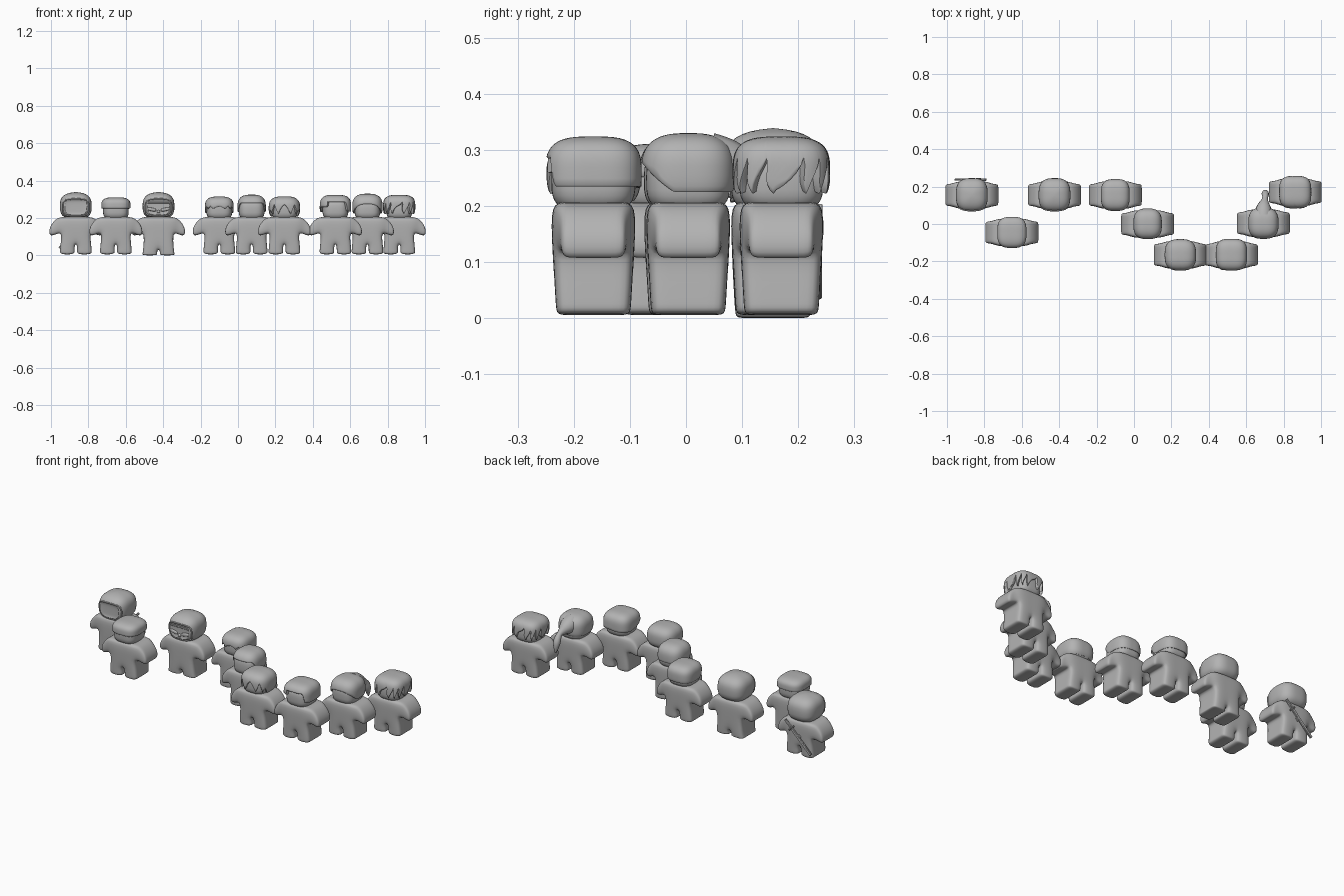
import bpy, bmesh, math
from mathutils import Vector

if "Cube" in bpy.data.objects:
    bpy.data.objects.remove(bpy.data.objects["Cube"])

grey = bpy.data.materials.new("plain grey")
grey.use_nodes = True
grey.diffuse_color = (0.45, 0.45, 0.45, 1)
grey.node_tree.nodes["Principled BSDF"].inputs["Base Color"].default_value = (0.45, 0.45, 0.45, 1)


def finish(name, bm, loc, angle=60):
    bmesh.ops.recalc_face_normals(bm, faces=bm.faces[:])
    mesh = bpy.data.meshes.new(name)
    bm.to_mesh(mesh)
    bm.free()
    mesh.materials.append(grey)
    ob = bpy.data.objects.new(name, mesh)
    bpy.context.collection.objects.link(ob)
    ob.location = loc
    bpy.ops.object.select_all(action="DESELECT")
    ob.select_set(True)
    bpy.context.view_layer.objects.active = ob
    bpy.ops.object.shade_smooth_by_angle(angle=math.radians(angle))
    return ob


def power(v, e):
    return math.copysign(abs(v) ** e, v)


# Rounded-box shell: open below at hem(angle), closed when hem is None
def shell(name, loc, size, zc, hem=None, e=0.7, peak=0, swirl=0, segs=64, rings=18):
    a, b, c = size
    bm = bmesh.new()
    top = bm.verts.new((0, 0, zc + c + peak))
    cols = []
    for i in range(segs):
        th = -math.pi + 2 * math.pi * i / segs
        low = -1 if hem is None else max(-0.98, min(0.98, (hem(th) - zc) / c))
        low_phi = math.asin(power(low, 1 / e))
        col = []
        for j in range(1, rings + 1):
            f = j / rings * (0.98 if hem is None else 1)
            phi = math.pi / 2 + (low_phi - math.pi / 2) * f
            r, z = power(math.cos(phi), e), c * power(math.sin(phi), e)
            t = th + swirl * math.sin(z / c * 4)
            lift = peak * (1 - min(r, 1)) ** 1.5
            col.append((a * r * power(math.sin(t), e), -b * r * power(math.cos(t), e), zc + z + lift))
        if hem:                       # rounded lip turning back under
            x, y, z = col[-1]
            col += [(x * 0.97, y * 0.97, z - 0.003), (x * 0.8, y * 0.8, z + 0.003)]
        cols.append([bm.verts.new(p) for p in col])
    for i in range(segs):
        p, q = cols[i - 1], cols[i]
        bm.faces.new((top, p[0], q[0]))
        for k in range(len(p) - 1):
            bm.faces.new((p[k], p[k + 1], q[k + 1], q[k]))
    if hem is None:
        bm.faces.new([c[-1] for c in cols])
    return finish(name, bm, loc)


# Stubby body: a box cage of cells, smoothed by subdivision
def body(name, loc, trousers=False):
    xs = [-0.143, -0.107, -0.08, -0.007, 0.007, 0.08, 0.107, 0.143]
    zs = [0, 0.01, 0.03, 0.125, 0.207] if trousers else [0.005, 0.022, 0.06, 0.125, 0.207]
    ys = [-1, -0.65, 0.65, 1]
    cells = {(i, j, k) for i in range(7) for j in range(3) for k in range(4)
             if (k == 3 or 2 <= i <= 4) and not (i == 3 and k < 2)}
    bm, verts = bmesh.new(), {}

    def vert(i, j, k):
        if (i, j, k) not in verts:
            x, z, depth = xs[i], zs[k], (0.066, 0.068, 0.07, 0.073, 0.077)[k]
            if i in (0, 7):           # hand end droops
                z, depth = (0.1, 0.152)[k - 3], 0.059
            elif i in (1, 6):
                z, depth = (0.113, 0.197)[k - 3], 0.06
            elif i in (2, 5):
                x *= (1.1 if trousers else 1.06, 1.06, 1.02, 0.93, 0.92)[k]
            verts[i, j, k] = bm.verts.new((x, ys[j] * depth, z))
        return verts[i, j, k]

    for cell in cells:
        for axis in range(3):
            for side in (0, 1):
                near = list(cell)
                near[axis] += 2 * side - 1
                if tuple(near) in cells:
                    continue
                quad = []
                for u, v in ((0, 0), (1, 0), (1, 1), (0, 1)):
                    o = [u, v]
                    o.insert(axis, side)
                    quad.append(vert(*(cell[n] + o[n] for n in range(3))))
                bm.faces.new(quad)
    ob = finish(name, bm, loc, 180)
    mod = ob.modifiers.new("smooth", "SUBSURF")
    mod.levels = mod.render_levels = 2


def box(name, loc, size, turn=0):
    bm = bmesh.new()
    bmesh.ops.create_cube(bm, size=1)
    bmesh.ops.scale(bm, vec=size, verts=bm.verts[:])
    ob = finish(name, bm, loc, 30)
    ob.rotation_euler.y = turn
    ob.modifiers.new("edges", "BEVEL").width = 0.002


def tube(name, loc, points, radii, cyclic=False):
    curve = bpy.data.curves.new(name, "CURVE")
    curve.dimensions, curve.bevel_depth, curve.bevel_resolution = "3D", 1, 4
    curve.use_fill_caps = True
    sp = curve.splines.new("NURBS" if not cyclic else "POLY")
    sp.points.add(len(points) - 1)
    for p, co, r in zip(sp.points, points, radii):
        p.co, p.radius = (*co, 1), r
    sp.use_cyclic_u = cyclic
    sp.use_endpoint_u = not cyclic
    sp.use_smooth = True
    curve.materials.append(grey)
    ob = bpy.data.objects.new(name, curve)
    ob.location = loc
    bpy.context.collection.objects.link(ob)


# Peaked hood with a sunken face opening and a rolled rim
def hood(tag, loc):
    a, b, c, zc, e = 0.085, 0.09, 0.07, 0.263, 0.7
    ob = shell(tag + "_hood", loc, (a, b, c), zc, e=e, peak=0.006)
    cut = shell(tag + "_face_cutter", loc + Vector((0, -0.1, 0)), (0.07, 0.026, 0.046), 0.256, e=0.45)
    cut.hide_render = True
    cut.hide_set(True)
    mod = ob.modifiers.new("face opening", "BOOLEAN")
    mod.object, mod.operation, mod.solver = cut, "DIFFERENCE", "EXACT"
    rim = []
    for i in range(48):
        t = 2 * math.pi * i / 48
        x, z = 0.07 * power(math.cos(t), 0.55), 0.256 + 0.046 * power(math.sin(t), 0.55)
        s = max(0.05, 1 - abs((z - zc) / c) ** (2 / e)) ** (e / 2)
        rim.append((x, -b * s * max(0.02, 1 - abs(x / (a * s)) ** (2 / e)) ** (e / 2), z))
    tube(tag + "_hood_rim", loc, rim, [0.004] * 48, True)


def teeth(th, n):
    return abs((n * th / math.pi) % 2 - 1)


def blend(th, front, back, start=0.7, end=1.5):
    t = max(0, min(1, (abs(th) - start) / (end - start)))
    return front + (back - front) * t * t * (3 - 2 * t)


def side_part(th):
    if th < -0.35:
        return blend(th, 0.262, 0.235, 1.0, 1.8)
    return blend(th, 0.288, 0.238, 0.5, 0.8)


# x, y, half sizes of hair, hair centre height, hem rule
hair_styles = {
    2: (-0.653, -0.045, (0.078, 0.083, 0.045), 0.266, lambda t: 0.255, 0.65),
    4: (-0.1, 0.155, (0.077, 0.085, 0.06), 0.255,
        lambda t: blend(t, 0.252 + 0.014 * teeth(t, 12), 0.23, 0.9), 0.65),
    5: (0.073, 0.0, (0.076, 0.083, 0.07), 0.255, lambda t: blend(t, 0.283, 0.235), 0.7),
    6: (0.248, -0.165, (0.084, 0.084, 0.063), 0.253,
        lambda t: blend(t, 0.222 + 0.052 * teeth(t, 11), 0.212, 0.9, 1.3), 0.7),
    7: (0.521, -0.165, (0.084, 0.086, 0.068), 0.256, side_part, 0.62),
    8: (0.692, 0.004, (0.081, 0.084, 0.07), 0.26,
        lambda t: 0.228 + 0.05 * max(0, math.cos(t * 1.15)) * (abs(t) < 1.4), 0.72),
    9: (0.862, 0.17, (0.086, 0.087, 0.064), 0.26, lambda t: 0.225 + 0.062 * teeth(t, 14) ** 1.3, 0.62),
}
for n, (x, y, size, zc, hem, e) in hair_styles.items():
    tag, loc = f"figure_{n}", Vector((x, y, 0))
    body(tag + "_body", loc)
    shell(tag + "_head", loc, (0.069, 0.075, 0.058), 0.246, e=0.62)
    shell(tag + "_hair", loc, size, zc, hem, e, swirl=0.07 if n == 9 else 0, segs=168)
    if n == 8:
        tube(tag + "_ponytail", loc,
             [(0, 0.04, 0.28), (0, 0.08, 0.275), (0.005, 0.115, 0.262), (0.01, 0.138, 0.25),
              (0.01, 0.155, 0.225), (0.01, 0.165, 0.19), (0.01, 0.17, 0.155)],
             [0.05, 0.045, 0.022, 0.012, 0.022, 0.018, 0.003])

# Hooded pair
for n, x in ((1, -0.867), (3, -0.425)):
    loc = Vector((x, 0.155, 0))
    body(f"figure_{n}_body", loc, n == 3)
    hood(f"figure_{n}", loc)

# Sword slung diagonally across the first figure's back
mid, turn = Vector((-0.873, 0.237, 0.12)), math.radians(45)
along = Vector((math.sin(turn), 0, math.cos(turn)))
box("sword_sheath", mid - along * 0.03, (0.016, 0.01, 0.17), turn)
box("sword_guard", mid + along * 0.058, (0.036, 0.016, 0.008), turn)
box("sword_handle", mid + along * 0.087, (0.012, 0.012, 0.055), turn)
box("sword_strap", mid + Vector((0, -0.009, 0)), (0.02, 0.02, 0.02), turn)

# Masked face of the third figure
face = Vector((-0.425, 0.155 - 0.074, 0))
for side in (-1, 1):
    eye = shell("mask_eye", face + Vector((side * 0.036, 0, 0.246)), (0.024, 0.008, 0.009), 0, e=0.7, segs=24, rings=10)
    eye.rotation_euler.y = -side * 0.2
box("mask_brow", face + Vector((0, 0, 0.281)), (0.118, 0.012, 0.007))
shell("mask_nose", face + Vector((0, 0, 0.234)), (0.009, 0.01, 0.008), 0, e=1, segs=24, rings=10)
shell("mask_mouth", face + Vector((0, 0, 0.218)), (0.014, 0.006, 0.004), 0, e=1, segs=24, rings=10)
